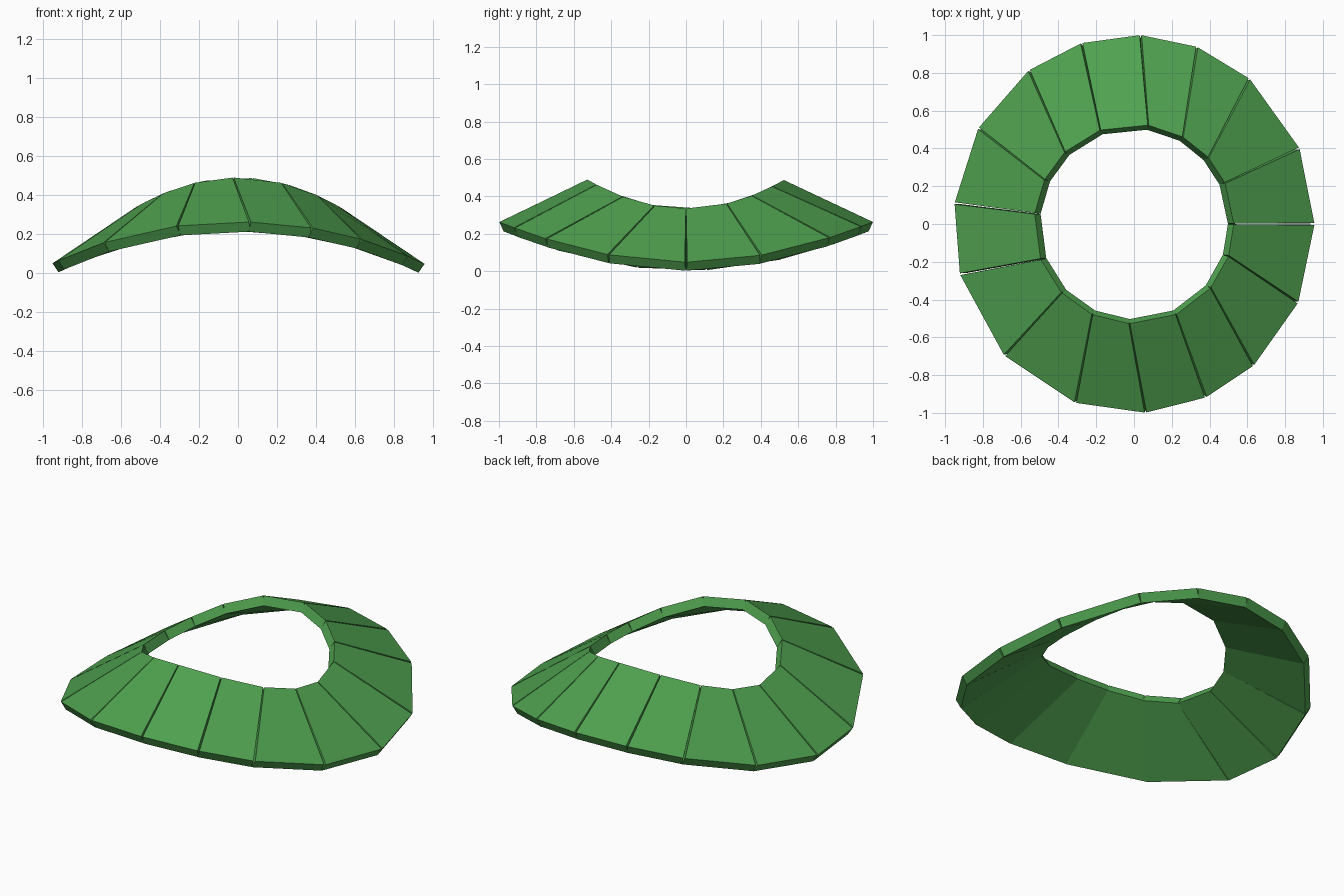
import bpy, bmesh, math
from mathutils import Vector

if "Cube" in bpy.data.objects:
    bpy.data.objects.remove(bpy.data.objects["Cube"])

green = bpy.data.materials.new("leaf green")
green.diffuse_color = (0.08, 0.36, 0.08, 1)
green.use_nodes = True
green.node_tree.nodes["Principled BSDF"].inputs["Base Color"].default_value = green.diffuse_color

# uneven seam angles (degrees, clockwise) on the outer and inner rims
OUTER = [88, 70.4, 51.5, 24.6, 0, -25.6, -49.8, -67.5, -86.5, -108.2,
         -134.6, -163.9, -186.6, -211.6, -235.6, -253.8]
INNER = [81.8, 60.7, 41.8, 24.3, 0, -18.6, -39.7, -65, -92.7, -114.8,
         -136.5, -159.4, -186, -206.3, -226.1, -250.2]
THICK = 0.055


def outer_point(deg):
    a = math.radians(deg)
    c, s = math.cos(a), math.sin(a)
    r = 1 / math.sqrt((c / 0.955) ** 2 + s * s)
    return Vector((r * c, r * s, 0.048 + 0.215 * s * s))


def inner_point(deg):
    a = math.radians(deg)
    c, s = math.cos(a), math.sin(a)
    return Vector((0.528 * c, 0.528 * s, 0.335 + 0.155 * s * s))


def make_plate(i):
    j = (i + 1) % len(OUTER)
    turn = 360 if j == 0 else 0
    gap = 0.3
    o0, o1 = OUTER[i] - gap, OUTER[j] - turn + gap
    n0, n1 = INNER[i] - gap, INNER[j] - turn + gap
    top = [outer_point(o0), inner_point(n0), inner_point(n1), outer_point(o1)]
    normal = (top[2] - top[0]).cross(top[3] - top[1]).normalized()
    if normal.z < 0:
        normal = -normal
    bm = bmesh.new()
    up = [bm.verts.new(p) for p in top]
    low = [bm.verts.new(p - normal * THICK) for p in top]
    bm.faces.new(up)
    bm.faces.new(low[::-1])
    for k in range(4):
        m = (k + 1) % 4
        bm.faces.new((up[m], up[k], low[k], low[m]))
    bmesh.ops.recalc_face_normals(bm, faces=bm.faces)
    mesh = bpy.data.meshes.new("collar_plate")
    bm.to_mesh(mesh)
    bm.free()
    mesh.materials.append(green)
    obj = bpy.data.objects.new(f"collar_plate_{i + 1:02d}", mesh)
    bpy.context.collection.objects.link(obj)


# ring of sloping wedge plates
for i in range(len(OUTER)):
    make_plate(i)
